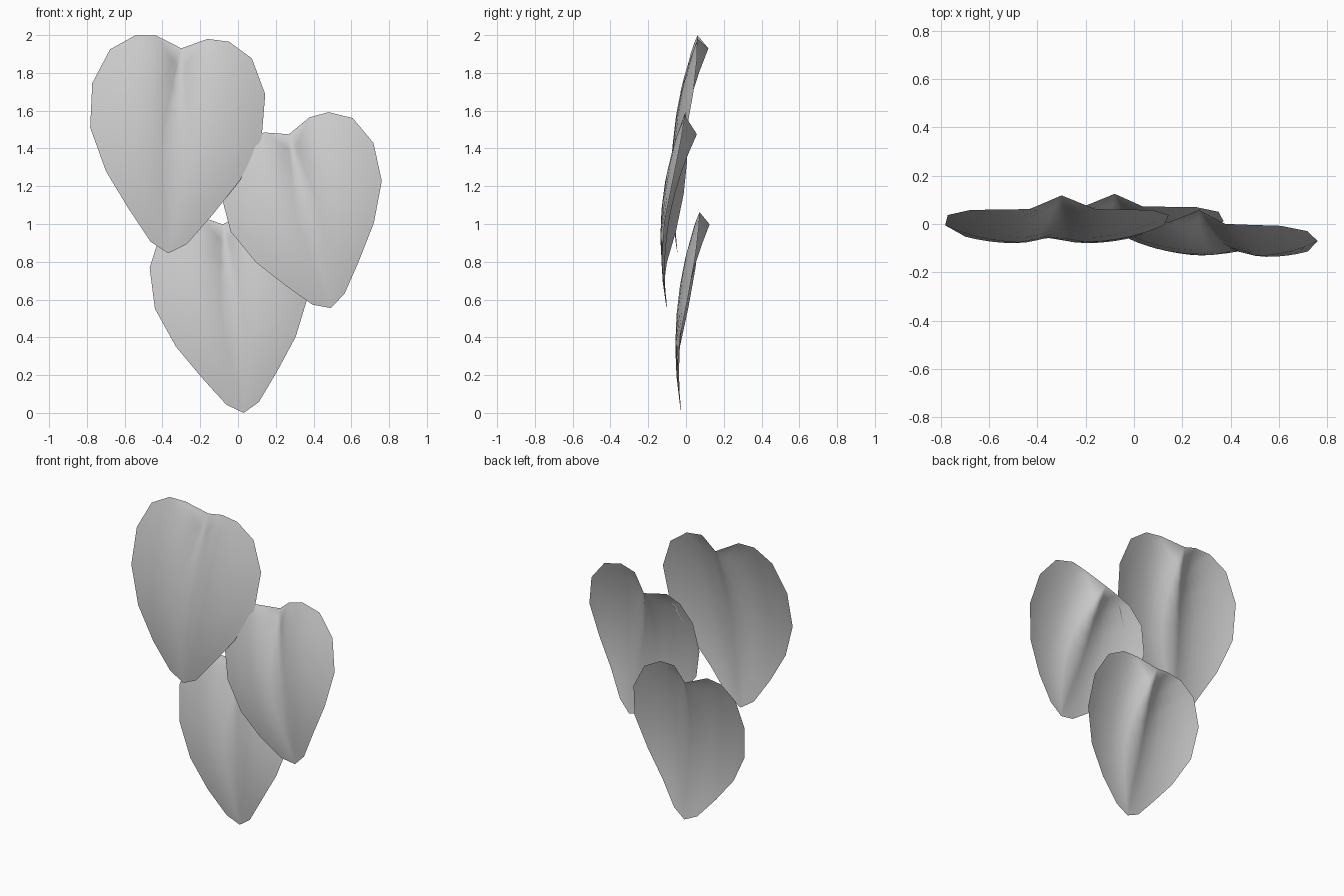
import bpy, bmesh, math
from mathutils import Vector

if "Cube" in bpy.data.objects:
    bpy.data.objects.remove(bpy.data.objects["Cube"])

# Half outline of a heart-shaped petal: (u across, v up), tip at 0, notch at 1
OUTLINE = [(0, 0), (.088, .05), (.203, .2), (.327, .378), (.418, .586),
           (.422, .803), (.346, .973), (.23, 1.047), (.125, 1.054), (0, 1)]
STEPS = 7  # divisions from centre crease to each side


def depth(u, v):
    """Backward bend, centre crease and curled-back rim."""
    bend = -.193 * v + .263 * v * v
    crease = .08 * v * math.exp(-(abs(u) / .07) ** 1.5)
    rim = .06 * (abs(u) / .42) ** 3
    return bend + crease + rim


def petal(name, tip, across, up, bulge, turn=0):
    tip = Vector(tip)
    bm = bmesh.new()
    rows = []
    last = len(OUTLINE) - 1
    for i, (ou, ov) in enumerate(OUTLINE):
        row = []
        for k in range(-STEPS, STEPS + 1):
            f = k / STEPS
            u = ou * f
            spine = i / last
            v = spine + (ov - spine) * abs(f)
            offset = Vector((across[0] * u + up[0] * v,
                             bulge * depth(u, v) + turn * u,
                             across[1] * u + up[1] * v))
            row.append(bm.verts.new(tip + offset))
        rows.append(row)
    for a, b in zip(rows, rows[1:]):
        for k in range(2 * STEPS):
            bm.faces.new((a[k], a[k + 1], b[k + 1], b[k]))
    # Close the tip and notch
    bmesh.ops.remove_doubles(bm, verts=bm.verts, dist=1e-5)
    for face in bm.faces:
        face.smooth = True
    mesh = bpy.data.meshes.new(name)
    bm.to_mesh(mesh)
    bm.free()
    obj = bpy.data.objects.new(name, mesh)
    bpy.context.collection.objects.link(obj)
    return obj


# Three petals, each with its own tip, width direction and length direction
petal("upper_petal", (-.37, -.045, .845), (1.085, -.07), (.07, 1.085), 1.09)
petal("right_petal", (.49, -.10, .555), (.957, .32), (-.22, .92), 1.05, -.02)
petal("lower_petal", (.03, -.025, .0), (.97, .08), (-.11, .998), 1.0)
